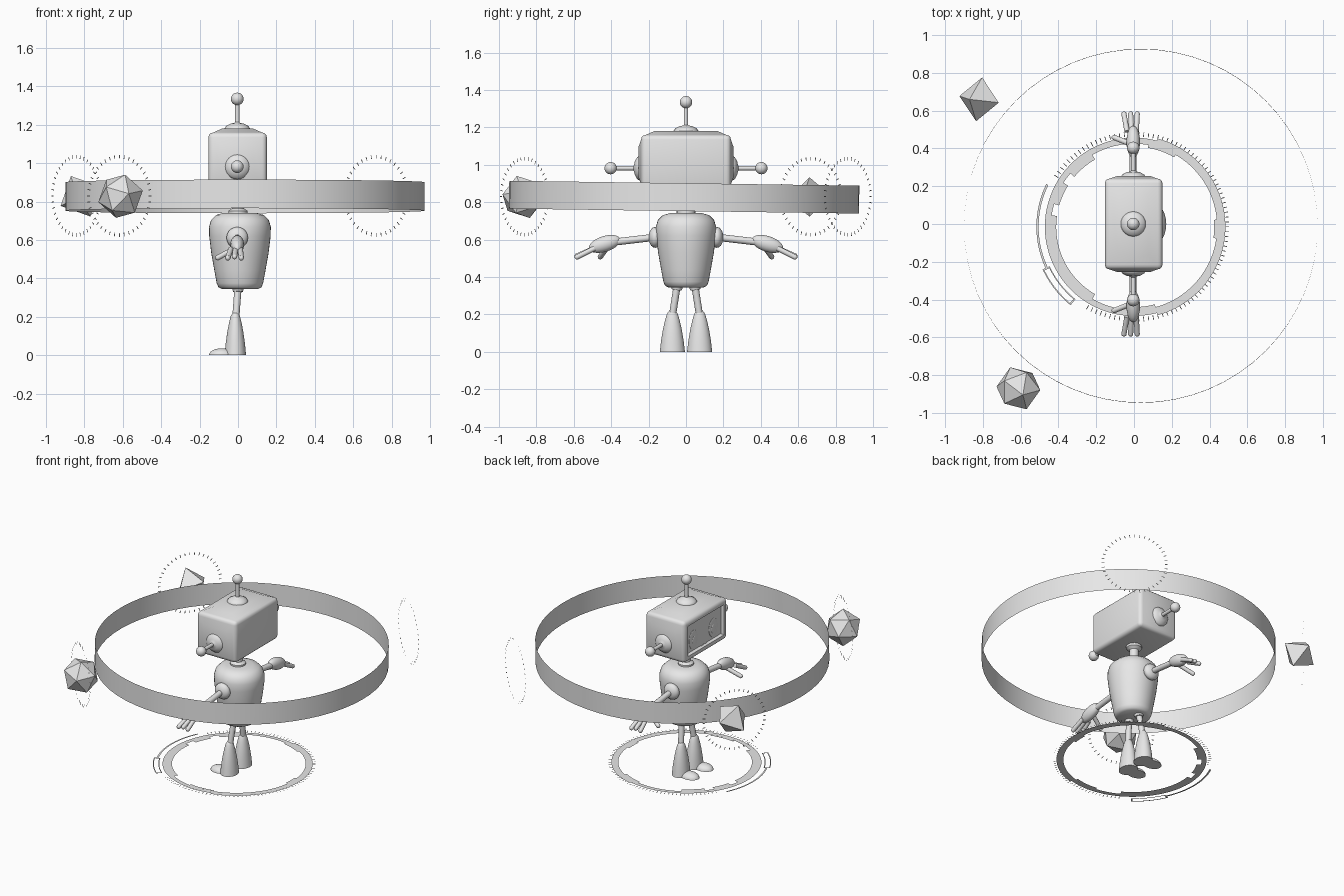
import bpy, bmesh
from math import radians, sin, cos, pi, ceil
from mathutils import Vector, Matrix

if "Cube" in bpy.data.objects:
    bpy.data.objects.remove(bpy.data.objects["Cube"])

grey = bpy.data.materials.new("light_grey")
grey.use_nodes = True
grey.diffuse_color = (0.8, 0.8, 0.8, 1)
grey.node_tree.nodes["Principled BSDF"].inputs["Base Color"].default_value = (0.8, 0.8, 0.8, 1)


def finish(name, bm, matrix=Matrix(), smooth=True):
    bmesh.ops.recalc_face_normals(bm, faces=bm.faces)
    mesh = bpy.data.meshes.new(name)
    bm.to_mesh(mesh)
    bm.free()
    mesh.materials.append(grey)
    ob = bpy.data.objects.new(name, mesh)
    bpy.context.collection.objects.link(ob)
    ob.matrix_world = matrix
    if smooth:
        bpy.ops.object.select_all(action="DESELECT")
        ob.select_set(True)
        bpy.context.view_layer.objects.active = ob
        bpy.ops.object.shade_smooth_by_angle(angle=radians(40))
    return ob


def ball(name, loc, size, direction=(0, 0, 1), seg=20):
    # ellipsoid whose third radius follows the direction
    bm = bmesh.new()
    bmesh.ops.create_uvsphere(bm, u_segments=seg, v_segments=seg // 2, radius=1)
    turn = Vector(direction).to_track_quat("Z", "Y").to_matrix().to_4x4()
    return finish(name, bm, Matrix.Translation(loc) @ turn @ Matrix.Diagonal((*size, 1)))


def rod(name, a, b, r, r2=None, seg=14):
    a, b = Vector(a), Vector(b)
    bm = bmesh.new()
    bmesh.ops.create_cone(bm, cap_ends=True, segments=seg, radius1=r,
                          radius2=r if r2 is None else r2, depth=(b - a).length)
    turn = (b - a).to_track_quat("Z", "Y").to_matrix().to_4x4()
    return finish(name, bm, Matrix.Translation((a + b) / 2) @ turn)


def lathe(name, profile, matrix=Matrix(), seg=32):
    bm = bmesh.new()
    verts = [bm.verts.new((r, 0, z)) for r, z in profile]
    edges = [bm.edges.new(p) for p in zip(verts, verts[1:])]
    bmesh.ops.spin(bm, geom=verts + edges, axis=(0, 0, 1), cent=(0, 0, 0),
                   angle=2 * pi, steps=seg)
    bmesh.ops.remove_doubles(bm, verts=bm.verts, dist=0.0005)
    return finish(name, bm, matrix)


def sector(bm, r0, r1, a0, a1):
    # flat strip between two radii and two angles in degrees
    n = max(1, ceil((a1 - a0) / 4))
    prev = None
    for i in range(n + 1):
        a = radians(a0 + (a1 - a0) * i / n)
        pair = [bm.verts.new((r * cos(a), r * sin(a), 0)) for r in (r0, r1)]
        if prev:
            bm.faces.new((prev[0], prev[1], pair[1], pair[0]))
        prev = pair


def plate(name, matrix, strips):
    bm = bmesh.new()
    for s in strips:
        sector(bm, *s)
    bmesh.ops.remove_doubles(bm, verts=bm.verts, dist=0.0001)
    return finish(name, bm, matrix, False)


# Head: bevelled box with swollen sides and top, and a sunken face panel
bm = bmesh.new()
bmesh.ops.create_cube(bm, size=1)
bmesh.ops.scale(bm, vec=(0.305, 0.48, 0.29), verts=bm.verts)
bmesh.ops.bevel(bm, geom=bm.edges[:], offset=0.025, segments=3, profile=0.5, affect="EDGES")
bm.normal_update()


def side(direction):
    return max(bm.faces, key=lambda f: f.normal.dot(Vector(direction)) + f.calc_area())


for d, width, push in (((0, 1, 0), 0.06, 0.015), ((0, -1, 0), 0.06, 0.015),
                       ((0, 0, 1), 0.07, 0.022), ((-1, 0, 0), 0.02, 0)):
    f = side(d)
    bmesh.ops.inset_individual(bm, faces=[f], thickness=width)
    bmesh.ops.translate(bm, verts=f.verts[:], vec=Vector(d) * push)
bmesh.ops.inset_individual(bm, faces=[f], thickness=0.006)
bmesh.ops.translate(bm, verts=f.verts[:], vec=(0.022, 0, 0))
finish("head", bm, Matrix.Translation((-0.002, 0, 1.015)))

# Face: eyes with pupils, and a small smile
for s, label in ((1, "right"), (-1, "left")):
    ball(label + "_eye", (-0.134, 0.11 * s, 0.99), (0.006, 0.047, 0.065))
    ball(label + "_pupil", (-0.139, 0.105 * s, 0.985), (0.004, 0.022, 0.03))
face_turn = Matrix.Rotation(pi / 2, 4, "Z") @ Matrix.Rotation(pi / 2, 4, "X")
plate("smile", Matrix.Translation((-0.137, 0, 0.955)) @ face_turn, [(0.042, 0.05, 225, 315)])

# Three aerials: one on top, one on each ear
cap = [(0.066, -0.015), (0.066, 0), (0.058, 0.012), (0.035, 0.024), (0.016, 0.028),
       (0.012, 0.032), (0.012, 0.13), (0, 0.13)]
for label, loc, turn in (("top", (-0.004, 0, 1.182), 0), ("right", (-0.004, 0.25, 0.982), -90),
                         ("left", (-0.004, -0.25, 0.982), 90)):
    m = Matrix.Translation(loc) @ Matrix.Rotation(radians(turn), 4, "X")
    lathe(label + "_aerial", cap, m, 24)
    ball(label + "_aerial_ball", m @ Vector((0, 0, 0.153)), (0.033,) * 3)

# Neck and torso
lathe("neck", [(0.05, 0.73), (0.05, 0.752), (0.03, 0.765), (0.03, 0.84), (0.05, 0.855),
               (0.05, 0.88)], Matrix.Translation((0, 0, 0)), 20)
lathe("torso", [(0, 0.742), (0.085, 0.742), (0.125, 0.73), (0.15, 0.705), (0.161, 0.67),
                (0.16, 0.62), (0.149, 0.53), (0.133, 0.44), (0.121, 0.375), (0.112, 0.354),
                (0.095, 0.345), (0, 0.345)], Matrix.Translation((0.01, 0, 0)), 40)

# Arms, hands and legs, mirrored across the y axis
boot = [(0, 0.222), (0.25, 0.22), (0.42, 0.205), (0.58, 0.17), (0.75, 0.12), (0.9, 0.06),
        (1, 0), (0, 0)]
for s, label in ((1, "right"), (-1, "left")):
    ball(label + "_shoulder", (-0.004, 0.165 * s, 0.612), (0.056, 0.056, 0.035), (0, s, 0))
    rod(label + "_upper_arm", (-0.004, 0.17 * s, 0.612), (-0.004, 0.4 * s, 0.585), 0.019)
    ball(label + "_forearm", (-0.004, 0.435 * s, 0.577), (0.036, 0.042, 0.088), (0, s, -0.32))
    for i in (-1, 0, 1):
        x = -0.018 + 0.035 * i
        tip = Vector((x, 0.582 * s, 0.513 - 0.006 * abs(i)))
        rod(f"{label}_finger_{i + 2}", (x * 0.7, 0.49 * s, 0.553), tip, 0.014)
        ball(f"{label}_fingertip_{i + 2}", tip, (0.014,) * 3, seg=12)
    thumb = Vector((-0.105, 0.458 * s, 0.508))
    rod(label + "_thumb", (-0.01, 0.42 * s, 0.56), thumb, 0.014)
    ball(label + "_thumb_tip", thumb, (0.014,) * 3, seg=12)
    rod(label + "_hip", (0, 0.046 * s, 0.36), (0, 0.05 * s, 0.33), 0.034, 0.026)
    rod(label + "_leg", (0, 0.048 * s, 0.35), (-0.012, 0.073 * s, 0.19), 0.019)
    lathe(label + "_boot", boot, Matrix.Translation((-0.014, 0.073 * s, 0))
          @ Matrix.Diagonal((0.056, 0.067, 1, 1)), 28)
    # toe cap: upper half of an ellipsoid
    bm = bmesh.new()
    bmesh.ops.create_uvsphere(bm, u_segments=20, v_segments=12, radius=1)
    bmesh.ops.bisect_plane(bm, geom=bm.verts[:] + bm.edges[:] + bm.faces[:], plane_co=(0, 0, 0),
                           plane_no=(0, 0, -1), clear_outer=True)
    bmesh.ops.holes_fill(bm, edges=[e for e in bm.edges if e.is_boundary])
    finish(label + "_toe", bm, Matrix.Translation((-0.085, 0.078 * s, 0))
           @ Matrix.Diagonal((0.066, 0.05, 0.036, 1)))

# Large thin hoop, tilted slightly
bm = bmesh.new()
bmesh.ops.create_cone(bm, cap_ends=False, segments=64, radius1=0.936, radius2=0.936, depth=0.149)
finish("hoop", bm, Matrix.Translation((0.036, -0.01, 0.827)) @ Matrix.Rotation(-0.014, 4, "X"))

# Floor dial: band with raised steps, tick marks and side bracket
floor = Matrix.Translation((0, -0.015, 0.045))
plate("dial_band", floor, [(0.44, 0.472, 0, 360), (0.412, 0.44, 120, 140), (0.412, 0.44, 148, 164),
                           (0.412, 0.44, 172, 240), (0.425, 0.44, 262, 285),
                           (0.425, 0.44, 60, 80), (0.45, 0.484, -75, 75), (0.425, 0.44, -8, 5)])
plate("dial_ticks", floor, [(0.478, 0.503, a - 0.25, a + 0.25) for a in range(-120, 148, 3)])
plate("dial_bracket", floor, [(0.505, 0.517, 154, 206), (0.493, 0.499, 206, 231),
                              (0.527, 0.534, 206, 231), (0.493, 0.534, 205, 206),
                              (0.493, 0.534, 230, 231)])

# Upright dotted circles around the hoop
for label, loc, along in (("octahedron", (-0.842, 0.667, 0.83), (0.61, 0.79, 0)),
                          ("icosahedron", (-0.618, -0.863, 0.83), (0.79, -0.62, 0)),
                          ("empty", (0.72, 0.865, 0.83), (0.8, -0.6, 0))):
    u, up = Vector(along).normalized(), Vector((0, 0, 1))
    m = Matrix((u, up, u.cross(up))).transposed().to_4x4()
    plate(label + "_dotted_circle", Matrix.Translation(loc) @ m,
          [(0.194, 0.213, a - 0.7, a + 0.7) for a in range(0, 360, 9)])

# Floating faceted solids
bm = bmesh.new()
bmesh.ops.create_icosphere(bm, subdivisions=1, radius=0.12)
finish("floating_icosahedron", bm, Matrix.Translation((-0.612, -0.87, 0.828))
       @ Matrix.Rotation(0.3, 4, "X") @ Matrix.Rotation(0.2, 4, "Y"), False)
bm = bmesh.new()
for z in (-1, 1):
    bmesh.ops.create_cone(bm, cap_ends=False, segments=4, radius1=0.117, radius2=0, depth=0.117,
                          matrix=Matrix.Diagonal((1, 1, z, 1)) @ Matrix.Translation((0, 0, 0.0585)))
bmesh.ops.remove_doubles(bm, verts=bm.verts, dist=0.001)
finish("floating_octahedron", bm, Matrix.Translation((-0.82, 0.66, 0.828))
       @ Matrix.Rotation(-0.45, 4, "Y") @ Matrix.Rotation(-0.15, 4, "Z"), False)
